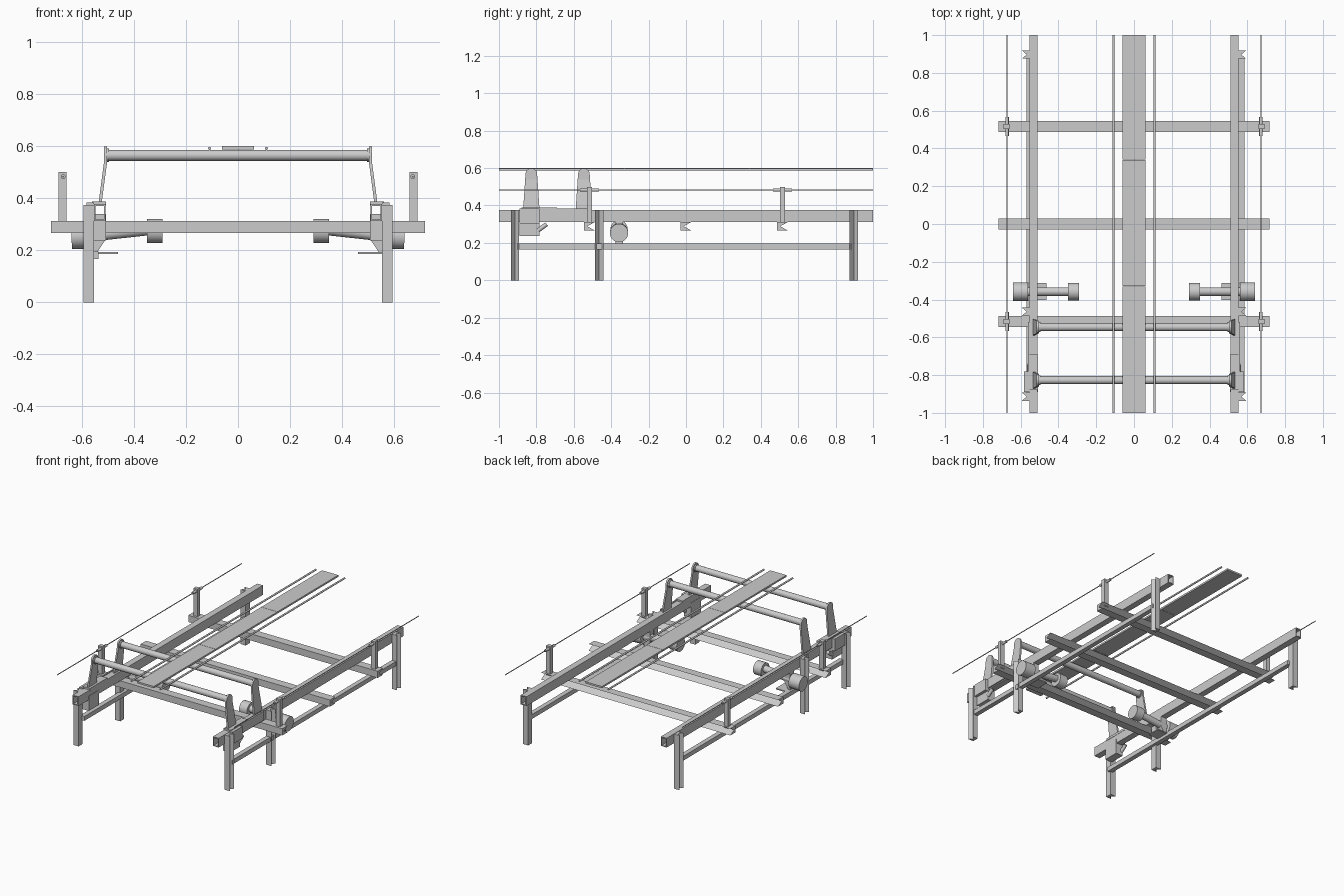
import bpy, bmesh, math
from mathutils import Vector, Matrix

if "Cube" in bpy.data.objects:
    bpy.data.objects.remove(bpy.data.objects["Cube"])


def finish(name, bm, smooth=False):
    bmesh.ops.recalc_face_normals(bm, faces=bm.faces)
    me = bpy.data.meshes.new(name)
    bm.to_mesh(me)
    bm.free()
    ob = bpy.data.objects.new(name, me)
    bpy.context.collection.objects.link(ob)
    if smooth:
        bpy.ops.object.select_all(action='DESELECT')
        ob.select_set(True)
        bpy.context.view_layer.objects.active = ob
        bpy.ops.object.shade_smooth_by_angle(angle=math.radians(35))
    return ob


def box(name, x, y, z):
    bm = bmesh.new()
    bmesh.ops.create_cube(bm, size=1)
    for v in bm.verts:
        v.co = [(r[0] + r[1]) / 2 + c * (r[1] - r[0]) for c, r in zip(v.co, (x, y, z))]
    return finish(name, bm)


def rod(name, a, b, r, r2=None, seg=24):
    a, b = Vector(a), Vector(b)
    bm = bmesh.new()
    bmesh.ops.create_cone(bm, cap_ends=True, segments=seg, radius1=r,
                          radius2=r if r2 is None else r2, depth=(b - a).length)
    m = (b - a).to_track_quat('Z', 'Y').to_matrix().to_4x4()
    bmesh.ops.transform(bm, matrix=Matrix.Translation((a + b) / 2) @ m, verts=bm.verts)
    return finish(name, bm, True)


def prism(name, pts, lo, hi, axis):
    """Extrude a 2D outline along an axis (outline uses the other two axes in order)."""
    bm = bmesh.new()
    vs = []
    for p in pts:
        c = list(p)
        c.insert(axis, lo)
        vs.append(bm.verts.new(c))
    f = bm.faces.new(vs)
    g = bmesh.ops.extrude_face_region(bm, geom=[f])
    d = [0, 0, 0]
    d[axis] = hi - lo
    bmesh.ops.translate(bm, vec=d, verts=[e for e in g['geom'] if isinstance(e, bmesh.types.BMVert)])
    return finish(name, bm)


def span(s, a, b):
    return tuple(sorted((s * a, s * b)))


def roller_arm(name, s, yc):
    """Tapered round-topped plate, leaning outwards below the roller."""
    top = [(yc + 0.031 * math.cos(math.radians(t)), 0.568 + 0.031 * math.sin(math.radians(t)))
           for t in range(0, 181, 15)]
    # rows from top to bottom share the bend lines
    bm = bmesh.new()
    f1 = bm.faces.new([bm.verts.new((0.503, y, z)) for y, z in
                       top + [(yc - 0.033, 0.54), (yc + 0.033, 0.54)]])
    n = len(f1.verts)
    vs = list(f1.verts)
    low = [bm.verts.new((0.523, yc - 0.043, 0.39)), bm.verts.new((0.523, yc + 0.043, 0.39))]
    bm.faces.new([vs[n - 1], vs[n - 2], low[0], low[1]])
    foot = [bm.verts.new((0.523, yc - 0.043, 0.377)), bm.verts.new((0.523, yc + 0.043, 0.377))]
    bm.faces.new([low[1], low[0], foot[0], foot[1]])
    g = bmesh.ops.extrude_face_region(bm, geom=bm.faces[:])
    bmesh.ops.translate(bm, vec=(0.012, 0, 0),
                        verts=[e for e in g['geom'] if isinstance(e, bmesh.types.BMVert)])
    for v in bm.verts:
        v.co.x *= s
    return finish(name, bm)


# cross beams with a notch along the rear side
beams = (-0.516, 0.0, 0.516)
for i, y in enumerate(beams):
    prism(f"cross_beam_{i}", [(y - 0.029, 0.266), (y + 0.029, 0.266), (y - 0.012, 0.289),
                              (y + 0.029, 0.312), (y - 0.029, 0.312)], -0.718, 0.718, 0)

# central conveyor bed in three lengths
for i, (a, b) in enumerate(((-1, -0.331), (-0.329, 0.339), (0.341, 1))):
    box(f"conveyor_bed_{i}", (-0.062, 0.061), (a, b), (0.588, 0.6))

# rollers
roller_y = (-0.827, -0.546)
for i, y in enumerate(roller_y):
    rod(f"roller_{i}", (-0.512, y, 0.565), (0.512, y, 0.565), 0.021, seg=32)

for s, side in ((-1, "left"), (1, "right")):
    # hollow main rail
    bm = bmesh.new()
    rings = []
    for y in (-1, 1):
        for x0, x1, z0, z1 in ((0.51, 0.554, 0.313, 0.377), (0.516, 0.548, 0.319, 0.371)):
            rings.append([bm.verts.new((s * x, y, z)) for x, z in
                          ((x0, z0), (x1, z0), (x1, z1), (x0, z1))])
    for a, b in ((0, 1), (2, 3), (0, 2), (1, 3)):
        for k in range(4):
            m = (k + 1) % 4
            bm.faces.new((rings[a][k], rings[a][m], rings[b][m], rings[b][k]))
    finish(f"main_rail_{side}", bm)

    # notched legs
    for i, y in enumerate((-0.914, -0.464, 0.897)):
        prism(f"leg_{side}_{i}", [(s * 0.554, y - 0.022), (s * 0.594, y - 0.022), (s * 0.568, y),
                                  (s * 0.594, y + 0.022), (s * 0.554, y + 0.022)], 0, 0.375, 2)
    # low stretcher
    box(f"stretcher_{side}", (0.554, 0.586) if s > 0 else (-0.568, -0.536),
        (-0.9, 0.885), (0.166, 0.196))

    # guide rods beside the bed
    rod(f"bed_guide_{side}", (s * 0.109, -1, 0.592), (s * 0.109, 1, 0.592), 0.006, seg=12)

    # side guide wire with posts and clamps
    rod(f"guide_wire_{side}", (s * 0.672, -1, 0.483), (s * 0.672, 1, 0.483), 0.003, seg=8)
    for i, y in enumerate((-0.516, 0.516)):
        box(f"guide_post_{side}_{i}", span(s, 0.659, 0.69), (y - 0.014, y + 0.014), (0.3, 0.5))
        rod(f"wire_clamp_{side}_{i}", (s * 0.672, y - 0.05, 0.483), (s * 0.672, y + 0.05, 0.483),
            0.009, seg=16)

    # roller arms and bearing caps
    for i, y in enumerate(roller_y):
        roller_arm(f"roller_arm_{side}_{i}", s, y)
        rod(f"bearing_cap_{side}_{i}", (s * 0.495, y, 0.565), (s * 0.505, y, 0.565), 0.026)

    # drive box and plates at the front
    box(f"drive_box_{side}", span(s, 0.508, 0.562), (-0.89, -0.782), (0.238, 0.34))
    box(f"drive_cover_{side}", span(s, 0.553, 0.582), (-0.89, -0.782), (0.30, 0.383))
    box(f"arm_base_{side}", span(s, 0.508, 0.562), (-0.88, -0.69), (0.372, 0.388))
    box(f"rail_plate_{side}", span(s, 0.553, 0.562), (-0.79, -0.52), (0.32, 0.383))
    rod(f"conduit_{side}", (s * 0.555, -0.79, 0.268), (s * 0.555, -0.745, 0.30), 0.012, seg=12)

    # motor, sloping shaft housing and inner drive wheel
    y = -0.358
    rod(f"motor_{side}", (s * 0.56, y, 0.256), (s * 0.64, y, 0.253), 0.049, seg=32)
    rod(f"shaft_housing_{side}", (s * 0.57, y, 0.256), (s * 0.34, y, 0.281), 0.023)
    rod(f"drive_wheel_{side}", (s * 0.35, y, 0.274), (s * 0.29, y, 0.274), 0.046, seg=32)

    # motor bracket: foot plate and gusset
    box(f"bracket_plate_{side}", span(s, 0.462, 0.555), (y - 0.045, y + 0.045), (0.186, 0.194))
    prism(f"bracket_gusset_{side}", [(s * 0.554, 0.194), (s * 0.554, 0.32), (s * 0.51, 0.32),
                                     (s * 0.51, 0.24), (s * 0.54, 0.194)], y - 0.02, y + 0.02, 1)
